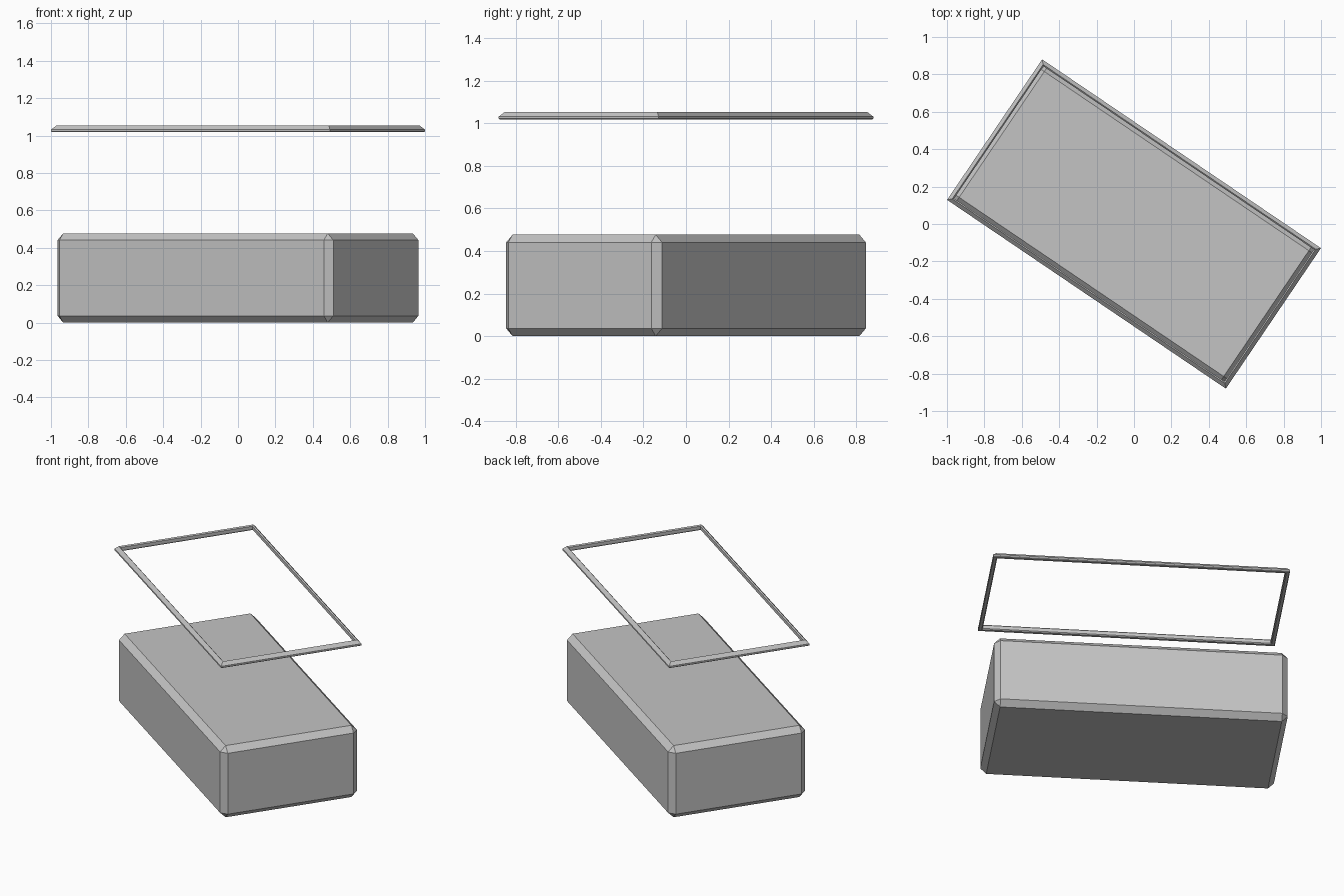
import bpy, bmesh, math

cube = bpy.data.objects.get("Cube")
if cube:
    bpy.data.objects.remove(cube, do_unlink=True)

TURN = math.radians(-34.1)

grey = bpy.data.materials.new("plain grey")
grey.use_nodes = True
colour = (0.55, 0.55, 0.55, 1)
grey.diffuse_color = colour
grey.node_tree.nodes["Principled BSDF"].inputs["Base Color"].default_value = colour


def add_object(name, bm):
    bmesh.ops.recalc_face_normals(bm, faces=bm.faces)
    mesh = bpy.data.meshes.new(name)
    bm.to_mesh(mesh)
    bm.free()
    mesh.materials.append(grey)
    obj = bpy.data.objects.new(name, mesh)
    obj.rotation_euler.z = TURN
    bpy.context.collection.objects.link(obj)
    return obj


# Body: solid block with every edge chamfered
bm = bmesh.new()
bmesh.ops.create_cube(bm, size=1)
bmesh.ops.scale(bm, vec=(1.78, 0.884, 0.477), verts=bm.verts)
bmesh.ops.translate(bm, vec=(0, 0, 0.2385), verts=bm.verts)
bmesh.ops.bevel(bm, geom=bm.edges[:], offset=0.036, segments=1,
                affect='EDGES', profile=0.5)
add_object("chamfered_box", bm)

# Floating rim: (inset, height) section carried round a mitred rectangle
section = [(0, 1.022), (0, 1.032), (0.02, 1.053), (0.027, 1.046),
           (0.027, 1.024), (0.021, 1.018), (0.004, 1.018)]
bm = bmesh.new()
rings = []
for sx, sy in [(-1, -1), (1, -1), (1, 1), (-1, 1)]:
    rings.append([bm.verts.new((sx * (0.9 - d), sy * (0.4535 - d), z))
                  for d, z in section])
n = len(section)
for i in range(4):
    a, b = rings[i], rings[(i + 1) % 4]
    for j in range(n):
        k = (j + 1) % n
        bm.faces.new((a[j], b[j], b[k], a[k]))
add_object("floating_rim", bm)
